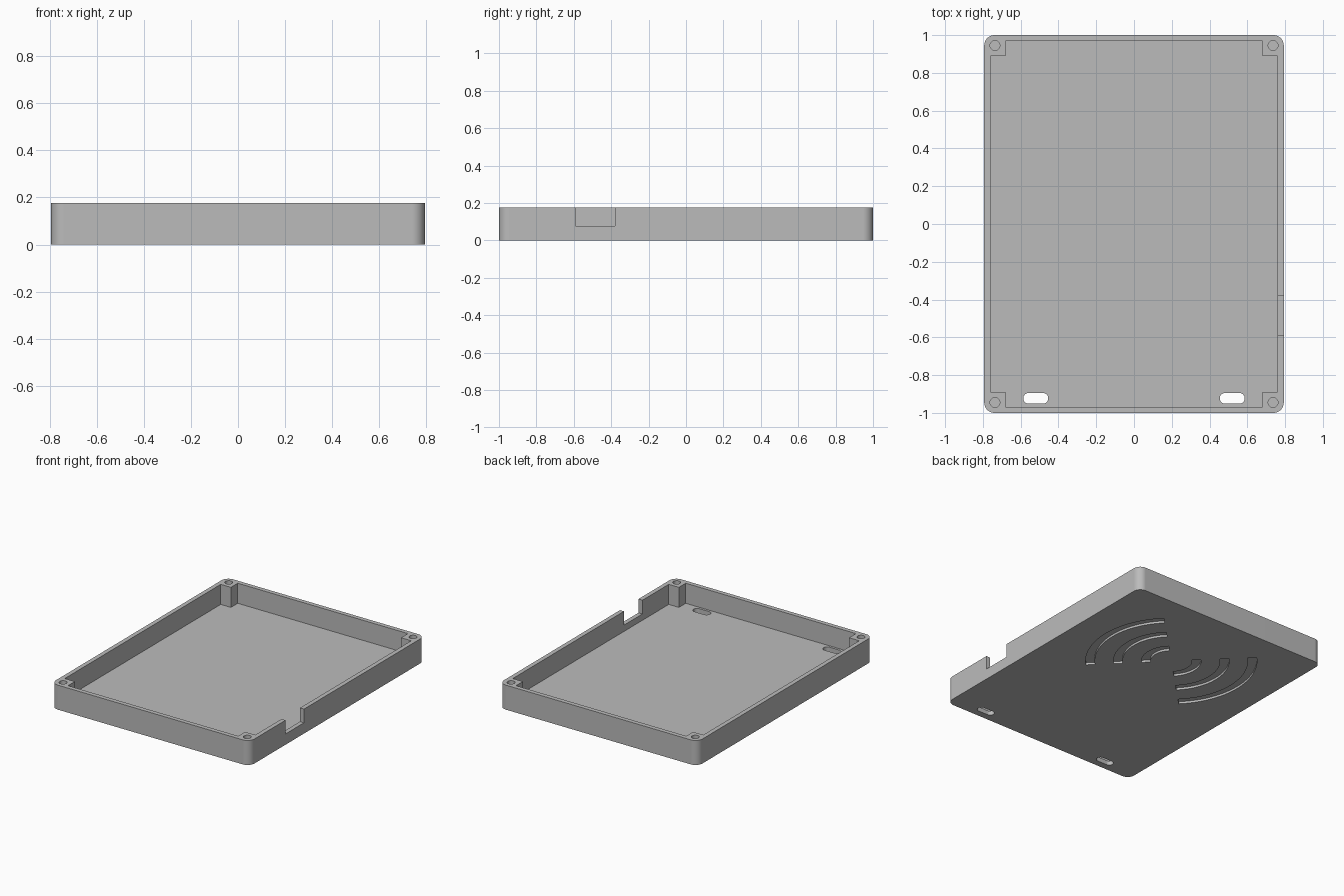
import bpy, bmesh
from math import sin, cos, pi, radians

if "Cube" in bpy.data.objects:
    bpy.data.objects.remove(bpy.data.objects["Cube"], do_unlink=True)

HALF_X, HALF_Y, HEIGHT = 0.793, 1.0, 0.177
WALL, FLOOR = 0.032, 0.032
POST_X, POST_Y = 0.68, 0.89

grey = bpy.data.materials.new("grey_plastic")
grey.use_nodes = True
colour = (0.5, 0.5, 0.5, 1)
grey.diffuse_color = colour
grey.node_tree.nodes["Principled BSDF"].inputs["Base Color"].default_value = colour


def arc(cx, cy, r, start, end, steps):
    """Points along an arc, angles in degrees."""
    angles = [radians(start + (end - start) * i / steps) for i in range(steps + 1)]
    return [(cx + r * cos(a), cy + r * sin(a)) for a in angles]


def rounded_box(cx, cy, hx, hy, r, steps=12):
    """Outline of a rectangle with round corners."""
    points = []
    for i, (sx, sy) in enumerate([(1, 1), (-1, 1), (-1, -1), (1, -1)]):
        points += arc(cx + sx * (hx - r), cy + sy * (hy - r), r,
                      90 * i, 90 * i + 90, steps)
    return points


def prism(name, outline, z0, z1):
    """Solid made by raising an outline from z0 to z1."""
    bm = bmesh.new()
    face = bm.faces.new([bm.verts.new((x, y, z0)) for x, y in outline])
    raised = bmesh.ops.extrude_face_region(bm, geom=[face])["geom"]
    bmesh.ops.translate(bm, vec=(0, 0, z1 - z0),
                        verts=[g for g in raised if isinstance(g, bmesh.types.BMVert)])
    bmesh.ops.remove_doubles(bm, verts=bm.verts, dist=0.0001)
    bmesh.ops.recalc_face_normals(bm, faces=bm.faces)
    mesh = bpy.data.meshes.new(name)
    bm.to_mesh(mesh)
    bm.free()
    mesh.materials.append(grey)
    obj = bpy.data.objects.new(name, mesh)
    bpy.context.collection.objects.link(obj)
    return obj


def cut(outline, z0, z1):
    """Carve a prism out of the tray and discard the cutter."""
    cutter = prism("cutter", outline, z0, z1)
    cutter.hide_render = True
    mod = tray.modifiers.new("cut", "BOOLEAN")
    mod.operation, mod.solver, mod.object = "DIFFERENCE", "EXACT", cutter
    bpy.context.view_layer.objects.active = tray
    bpy.ops.object.modifier_apply(modifier=mod.name)
    bpy.data.objects.remove(cutter, do_unlink=True)


# Outer shell with round vertical corners
tray = prism("case_tray", rounded_box(0, 0, HALF_X, HALF_Y, 0.055), 0, HEIGHT)

# Cavity, stepped at each corner so that square screw posts remain
in_x, in_y = HALF_X - WALL, HALF_Y - WALL
cavity = []
for sx, sy in [(1, 1), (-1, 1), (-1, -1), (1, -1)]:
    corner = [(sx * in_x, sy * POST_Y), (sx * POST_X, sy * POST_Y), (sx * POST_X, sy * in_y)]
    cavity += corner if sx * sy > 0 else corner[::-1]
cut(cavity, FLOOR, HEIGHT + 0.1)

# Screw holes in the posts
for sx in (-1, 1):
    for sy in (-1, 1):
        cut(arc(sx * 0.736, sy * 0.945, 0.026, 0, 352.5, 47), 0.07, HEIGHT + 0.1)

# Cable notch in the left wall
cut([(0.74, -0.59), (0.9, -0.59), (0.9, -0.38), (0.74, -0.38)], 0.078, HEIGHT + 0.1)

# Strap slots through the floor
for sx in (-1, 1):
    cut(rounded_box(sx * 0.52, -0.923, 0.066, 0.028, 0.0275, 8), -0.1, 0.1)

# Wave-shaped grooves in the underside
for outer in (0.2, 0.387, 0.573):
    for turn in (0, 180):
        groove = arc(0, 0.388, outer, turn - 45, turn + 45, 24)
        groove += arc(0, 0.388, outer - 0.06, turn + 45, turn - 45, 24)
        cut(groove, -0.1, 0.016)

# Smooth the curved walls, keep the rims crisp
bpy.ops.object.select_all(action="DESELECT")
tray.select_set(True)
bpy.context.view_layer.objects.active = tray
bpy.ops.object.shade_smooth_by_angle(angle=radians(30))
weighted = tray.modifiers.new("even_normals", "WEIGHTED_NORMAL")
weighted.keep_sharp = True
